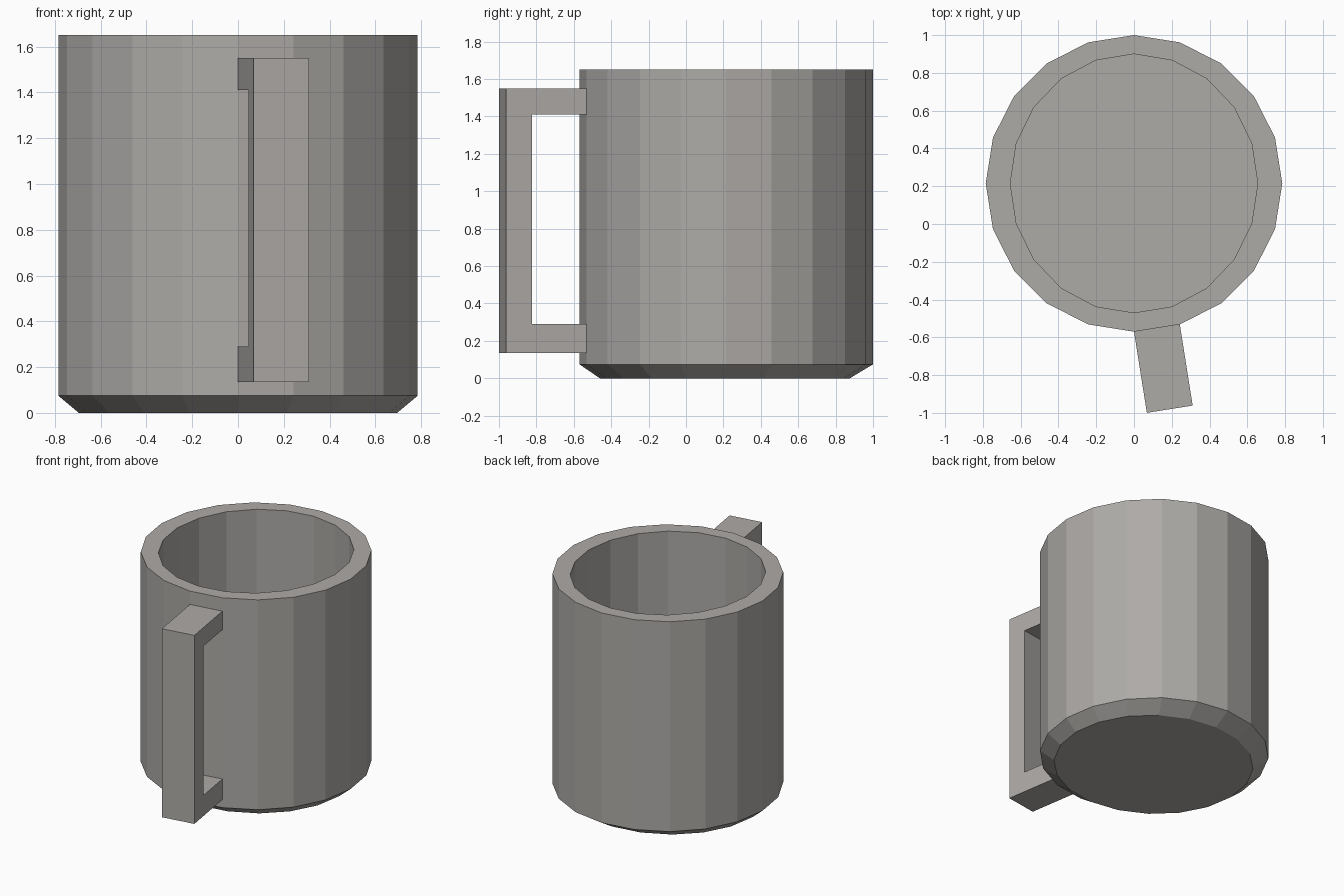
import bpy, bmesh, math
from mathutils import Vector

if "Cube" in bpy.data.objects:
    bpy.data.objects.remove(bpy.data.objects["Cube"])

SIDES = 20
R = 0.785          # outer radius
CY = 0.215         # body centre in y

grey = bpy.data.materials.new("warm grey ceramic")
grey.diffuse_color = (0.42, 0.405, 0.385, 1)
grey.use_nodes = True
grey.node_tree.nodes["Principled BSDF"].inputs["Base Color"].default_value = grey.diffuse_color


def finish(name, bm):
    bmesh.ops.recalc_face_normals(bm, faces=bm.faces[:])
    mesh = bpy.data.meshes.new(name)
    bm.to_mesh(mesh)
    bm.free()
    mesh.materials.append(grey)
    obj = bpy.data.objects.new(name, mesh)
    bpy.context.collection.objects.link(obj)
    return obj


def ring(bm, rx, ry, z, cy=CY):
    step = 2 * math.pi / SIDES
    return [bm.verts.new((rx * math.cos(i * step), cy + ry * math.sin(i * step), z))
            for i in range(SIDES)]


# Mug body: foot, chamfer, outer wall, rim, inner wall, inner floor
bm = bmesh.new()
rings = [ring(bm, *p) for p in (
    (0.695, 0.668, 0.0, 0.208),
    (R, R, 0.075),
    (R, R, 1.65),
    (0.655, 0.685, 1.65),
    (0.655, 0.685, 0.11),
)]
for a, b in zip(rings, rings[1:]):
    for i in range(SIDES):
        j = (i + 1) % SIDES
        bm.faces.new((a[i], a[j], b[j], b[i]))
bm.faces.new(rings[0])
bm.faces.new(rings[-1])
finish("mug_body", bm)

# Handle: C-shaped profile (distance from wall, height) on one wall facet
half = math.pi / SIDES
normal = Vector((math.sin(half), -math.cos(half), 0))
tangent = Vector((math.cos(half), math.sin(half), 0))
origin = Vector((0, CY - R, 0))
width = 2 * R * math.sin(half)
profile = [(-0.02, 0.135), (0.435, 0.135), (0.435, 1.55), (-0.02, 1.55),
           (-0.02, 1.41), (0.295, 1.41), (0.295, 0.29), (-0.02, 0.29)]

bm = bmesh.new()
face = bm.faces.new([bm.verts.new(origin + normal * d + Vector((0, 0, z)))
                     for d, z in profile])
ext = bmesh.ops.extrude_face_region(bm, geom=[face], use_keep_orig=True)
bmesh.ops.translate(bm, vec=tangent * width,
                    verts=[g for g in ext["geom"] if isinstance(g, bmesh.types.BMVert)])
finish("handle", bm)
